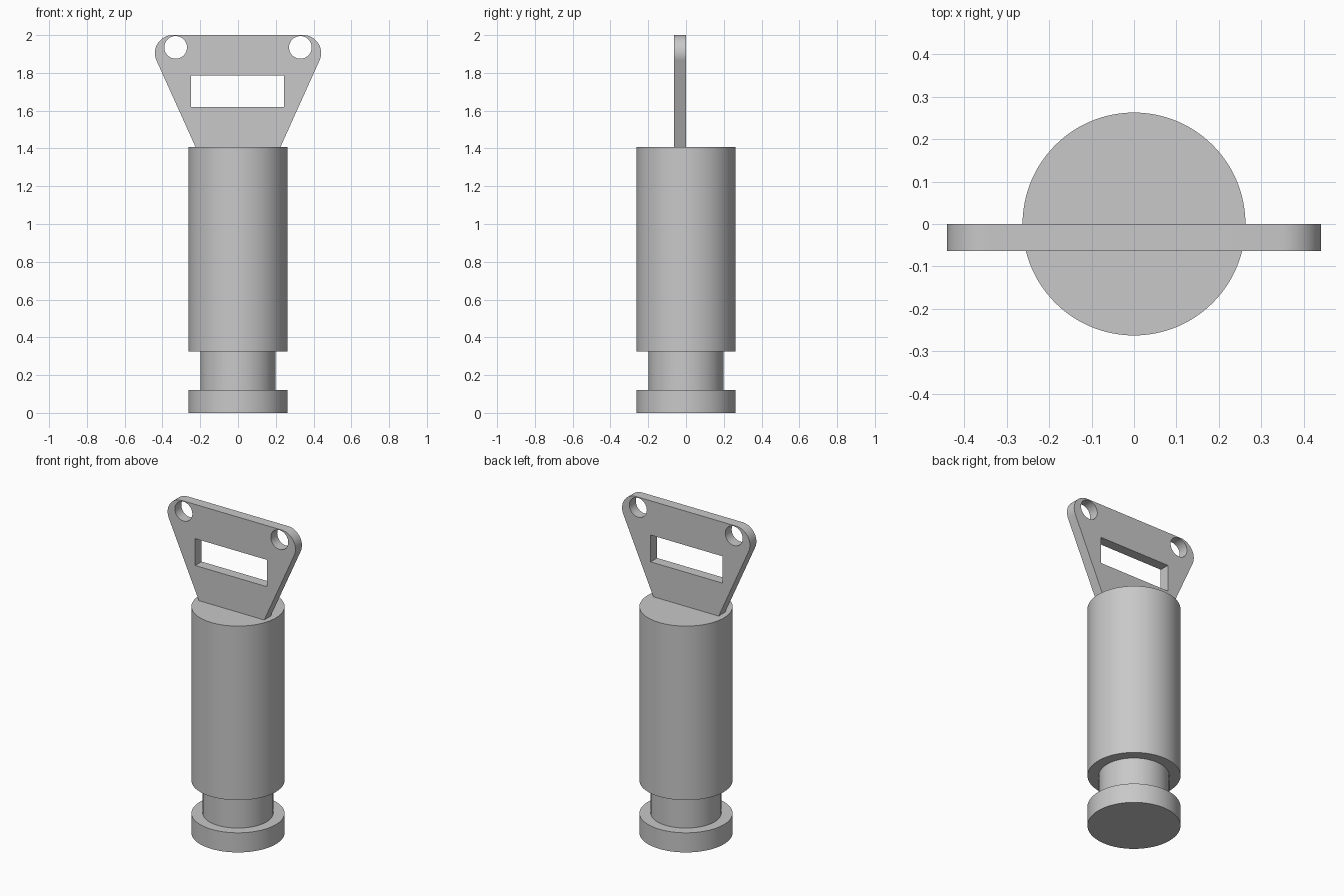
import bpy
import bmesh
import math

cube = bpy.data.objects.get("Cube")
if cube:
    bpy.data.objects.remove(cube, do_unlink=True)

grey = bpy.data.materials.new("light grey")
grey.use_nodes = True
colour = (0.58, 0.58, 0.58, 1)
grey.diffuse_color = colour
grey.node_tree.nodes["Principled BSDF"].inputs["Base Color"].default_value = colour


def finish(obj):
    """Weld, orient and shade a mesh object."""
    bm = bmesh.new()
    bm.from_mesh(obj.data)
    bmesh.ops.remove_doubles(bm, verts=bm.verts, dist=0.0001)
    bmesh.ops.recalc_face_normals(bm, faces=bm.faces)
    bm.to_mesh(obj.data)
    bm.free()
    obj.data.materials.clear()
    obj.data.materials.append(grey)
    bpy.ops.object.select_all(action="DESELECT")
    obj.select_set(True)
    bpy.context.view_layer.objects.active = obj
    bpy.ops.object.shade_smooth_by_angle(angle=math.radians(30))


def arc(cx, cz, radius, start, end, steps):
    """Points along an arc, angles in degrees."""
    angles = [math.radians(start + (end - start) * i / steps) for i in range(steps + 1)]
    return [(cx + radius * math.cos(a), cz + radius * math.sin(a)) for a in angles]


# Turned post: foot disc, narrow neck and long barrel in one profile
wide, narrow = 0.2625, 0.199
foot_top, neck_top, barrel_top = 0.122, 0.325, 1.408
profile = [(0, 0), (wide, 0), (wide, foot_top), (narrow, foot_top),
           (narrow, neck_top), (wide, neck_top), (wide, barrel_top), (0, barrel_top)]
bm = bmesh.new()
verts = [bm.verts.new((r, 0, z)) for r, z in profile]
edges = [bm.edges.new(pair) for pair in zip(verts, verts[1:])]
bmesh.ops.spin(bm, geom=verts + edges, cent=(0, 0, 0), axis=(0, 0, 1),
               angle=math.tau, steps=96, use_duplicate=False)
mesh = bpy.data.meshes.new("post")
bm.to_mesh(mesh)
bm.free()
post = bpy.data.objects.new("post", mesh)
bpy.context.collection.objects.link(post)
finish(post)

# Flared plate outline, mirrored, with two eyelets and a slot
corner = arc(0.345, 1.905, 0.095, -24.5, 90, 20)
half = [(0.225, barrel_top)] + corner
outline = half + [(-x, z) for x, z in reversed(half)]
slot = [(-0.25, 1.62), (0.243, 1.62), (0.243, 1.787), (-0.25, 1.787)]
eyelets = [arc(side * 0.33, 1.935, 0.06, 0, 360, 48)[:-1] for side in (-1, 1)]

thickness = 0.0635
curve = bpy.data.curves.new("plate", "CURVE")
curve.dimensions = "2D"
curve.fill_mode = "BOTH"
curve.extrude = thickness / 2
for loop in [outline, slot] + eyelets:
    spline = curve.splines.new("POLY")
    spline.points.add(len(loop) - 1)
    for point, (x, z) in zip(spline.points, loop):
        point.co = (x, z, 0, 1)
    spline.use_cyclic_u = True
plate = bpy.data.objects.new("plate", curve)
plate.rotation_euler.x = math.pi / 2
plate.location.y = -thickness / 2
bpy.context.collection.objects.link(plate)
bpy.ops.object.select_all(action="DESELECT")
plate.select_set(True)
bpy.context.view_layer.objects.active = plate
bpy.ops.object.convert(target="MESH")
finish(bpy.context.view_layer.objects.active)
